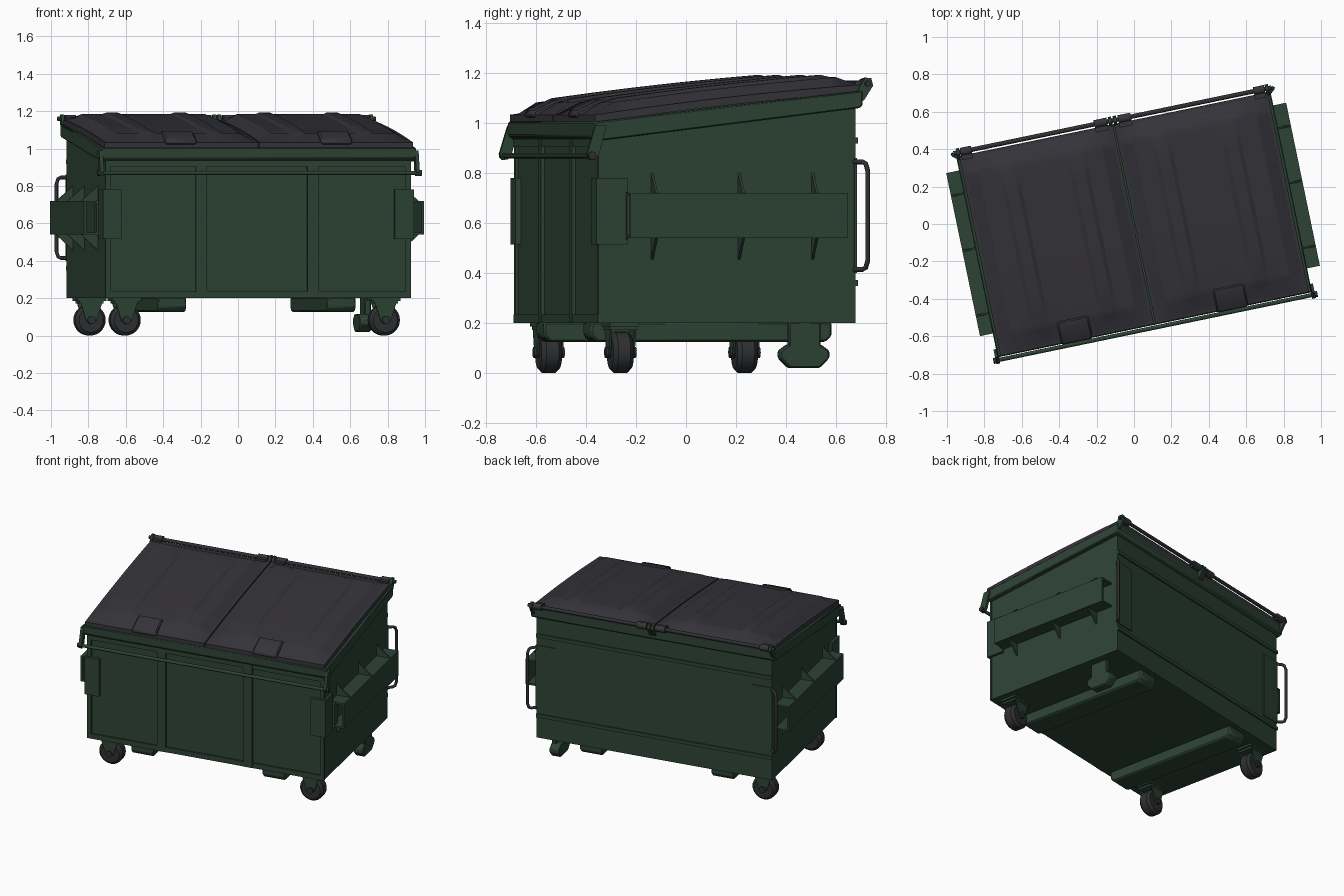
import bpy, bmesh, math
from mathutils import Vector, Matrix

if "Cube" in bpy.data.objects:
    bpy.data.objects.remove(bpy.data.objects["Cube"])

TURN = math.radians(11.7)   # the whole container stands turned on the ground


def material(name, rgb):
    m = bpy.data.materials.new(name)
    m.diffuse_color = (*rgb, 1)
    m.use_nodes = True
    m.node_tree.nodes["Principled BSDF"].inputs["Base Color"].default_value = m.diffuse_color
    return m


GREEN = material("dark green paint", (0.026, 0.056, 0.036))
BLACK = material("charcoal plastic", (0.036, 0.034, 0.042))
METAL = material("dark metal", (0.027, 0.029, 0.032))


def place(name, data, mat):
    ob = bpy.data.objects.new(name, data)
    bpy.context.collection.objects.link(ob)
    data.materials.append(mat)
    ob.rotation_euler.z = TURN
    return ob


def finish(name, bm, mat, bevel=0):
    bmesh.ops.recalc_face_normals(bm, faces=bm.faces)
    me = bpy.data.meshes.new(name)
    bm.to_mesh(me)
    bm.free()
    ob = place(name, me, mat)
    if bevel:
        mod = ob.modifiers.new("bevel", 'BEVEL')
        mod.width, mod.segments = bevel, 1
    return ob


def prism(bm, pts, axis, a, b):
    """Extrude a 2D outline along x ((y,z) points), y ((x,z)) or z ((x,y))."""
    def at(p, t):
        return {'x': (t, p[0], p[1]), 'y': (p[0], t, p[1]), 'z': (p[0], p[1], t)}[axis]
    lo = [bm.verts.new(at(p, a)) for p in pts]
    hi = [bm.verts.new(at(p, b)) for p in pts]
    bm.faces.new(lo)
    bm.faces.new(hi[::-1])
    n = len(pts)
    for i in range(n):
        j = (i + 1) % n
        bm.faces.new((lo[i], lo[j], hi[j], hi[i]))


def box(bm, x0, x1, y0, y1, z0, z1):
    prism(bm, [(x0, y0), (x1, y0), (x1, y1), (x0, y1)], 'z', z0, z1)


def cyl(bm, p, q, r, r2=None, n=16):
    p, q = Vector(p), Vector(q)
    d = q - p
    m = Matrix.Translation((p + q) / 2) @ d.to_track_quat('Z', 'Y').to_matrix().to_4x4()
    bmesh.ops.create_cone(bm, cap_ends=True, segments=n, radius1=r,
                          radius2=r if r2 is None else r2, depth=d.length, matrix=m)


# Bin body with sloping top
bm = bmesh.new()
prism(bm, [(-.52, .2), (.52, .2), (.52, 1.1), (-.52, .98)], 'x', -.83, .83)
finish("bin_body", bm, GREEN)

# Sloping rim around the opening
bm = bmesh.new()
prism(bm, [(-.525, .93), (.53, 1.06), (.545, 1.07), (.545, 1.13), (-.55, 1.005), (-.55, .95)],
      'x', -.858, .858)
finish("top_rim", bm, GREEN, .005)

# Front stiffeners: two posts, corner strips, bottom and top rails
bm = bmesh.new()
for x in (-.31, .3):
    box(bm, x - .03, x + .03, -.534, -.515, .2, .94)
for x in (-.82, .82):
    box(bm, x - .014, x + .014, -.53, -.515, .2, .94)
box(bm, -.83, .83, -.532, -.515, .2, .235)
box(bm, -.83, .83, -.532, -.515, .905, .945)
finish("front_stiffeners", bm, GREEN)

# Back stiffeners
bm = bmesh.new()
for z in (.36, .93):
    box(bm, -.83, .83, .515, .53, z - .012, z + .012)
finish("back_stiffeners", bm, GREEN)

for s, side in ((-1, "left"), (1, "right")):
    # Fork sleeve: open channel on the side wall
    bm = bmesh.new()
    box(bm, s * .915, s * .928, -.42, .47, .54, .72)
    box(bm, s * .825, s * .92, -.42, .47, .54, .552)
    box(bm, s * .825, s * .92, -.42, .47, .708, .72)
    finish(side + "_fork_sleeve", bm, GREEN)

    # Triangular gussets above and below the sleeve
    bm = bmesh.new()
    for y in (-.31, .045, .345):
        for z0, z1 in ((.72, .8), (.54, .455)):
            prism(bm, [(s * .825, z0), (s * .922, z0), (s * .83, z1), (s * .825, z1)],
                  'y', y - .005, y + .005)
    finish(side + "_sleeve_gussets", bm, GREEN)

    # Plate wrapping the front corner
    bm = bmesh.new()
    prism(bm, [(s * .745, -.518), (s * .745, -.542), (s * .848, -.542),
               (s * .848, -.415), (s * .825, -.415), (s * .825, -.518)], 'z', .515, .78)
    finish(side + "_corner_plate", bm, GREEN)

    # Flared guide at the mouth of the sleeve
    bm = bmesh.new()
    prism(bm, [(-.42, .535), (-.36, .56), (-.36, .70), (-.42, .725)],
          'x', s * .845, s * .86)
    finish(side + "_sleeve_guide", bm, GREEN)

    # Arm holding the front bar
    bm = bmesh.new()
    prism(bm, [(-.505, .99), (-.55, .99), (-.585, .875), (-.572, .852), (-.55, .855), (-.535, .875)],
          'x', s * .852, s * .872)
    finish(side + "_bar_arm", bm, GREEN)
    bm = bmesh.new()
    cyl(bm, (s * .87, -.565, .87), (s * .885, -.565, .87), .016)
    finish(side + "_bar_cap", bm, METAL)

    # Bent grab handle standing out diagonally from the rear corner
    cu = bpy.data.curves.new(side + "_grab_handle", 'CURVE')
    cu.dimensions = '3D'
    cu.bevel_depth, cu.bevel_resolution, cu.use_fill_caps = .01, 2, True
    path = [(-.02, .845), (.6, .845), (.85, .838), (1, .81),
            (1, .45), (.85, .422), (.6, .415), (-.02, .415)]
    sp = cu.splines.new('POLY')
    sp.points.add(len(path) - 1)
    for pt, (t, z) in zip(sp.points, path):
        pt.co = (s * (.825 + .05 * t), .517 + .044 * t, z, 1)
    place(side + "_grab_handle", cu, METAL)

    # Mounting plate of the handle
    bm = bmesh.new()
    box(bm, s * .69, s * .832, .515, .526, .4, .86)
    finish(side + "_handle_plate", bm, GREEN)

    # Skid channel under the floor, with chamfered ends
    bm = bmesh.new()
    prism(bm, [(-.5, .205), (-.5, .15), (-.475, .125), (.46, .125), (.485, .15), (.485, .205)],
          'x', s * .385, s * .54)
    finish(side + "_floor_skid", bm, GREEN, .008)

# Front bar
bm = bmesh.new()
cyl(bm, (-.87, -.565, .87), (.87, -.565, .87), .011, n=12)
finish("front_bar", bm, GREEN)


# Lids: raised panel with two ribs, sloping up to the back
def base_z(y):
    return 1.01 + .12 * (y + .54) / 1.08 + .01 * (1 - (y / .54) ** 2)


def ramp(v, a, b):
    return max(0, min(1, (v - a) / (b - a)))


US = [.004, .02, .085, .18, .2, .26, .28, .55, .57, .63, .65, .76, .825, .842]
VS = [-.545, -.53, -.455, -.42, -.25, -.08, .1, .28, .42, .455, .53, .545]
for s, side in ((-1, "left"), (1, "right")):
    bm = bmesh.new()
    grid = []
    for i, u in enumerate(US):
        row = []
        for y in VS:
            du = min(u - US[0], US[-1] - u)
            dv = min(y - VS[0], VS[-1] - y)
            h = .024 + .036 * ramp(min(du, dv), .016, .08)
            if i in (4, 5, 8, 9) and -.43 < y < .43:
                h += .012
            row.append(bm.verts.new((s * u, y, base_z(y) + h)))
        grid.append(row)
    for a, b in zip(grid, grid[1:]):
        for j in range(len(VS) - 1):
            bm.faces.new((a[j], b[j], b[j + 1], a[j + 1]))
    ext = bmesh.ops.extrude_face_region(bm, geom=bm.faces[:], use_keep_orig=True)
    for v in ext['geom']:
        if isinstance(v, bmesh.types.BMVert):
            v.co.z = base_z(v.co.y) - .008
    finish(side + "_lid", bm, BLACK)

    # Moulded lift grip at the front of the lid
    bm = bmesh.new()
    x = s * .425
    prism(bm, [(-.555, 1.02), (-.555, 1.045), (-.54, 1.055), (-.46, 1.092), (-.43, 1.096), (-.43, 1.05)],
          'x', x - .085, x + .085)
    finish(side + "_lid_grip", bm, BLACK, .008)

    # Hinge knuckles and end bracket at the back
    bm = bmesh.new()
    for a, b in ((.03, .1), (.77, .83)):
        cyl(bm, (s * a, .565, 1.158), (s * b, .565, 1.158), .022)
        box(bm, s * a, s * b, .52, .565, 1.14, 1.168)
    finish(side + "_lid_hinges", bm, BLACK)
    bm = bmesh.new()
    for a in (.012, .842):
        prism(bm, [(.52, 1.09), (.55, 1.09), (.588, 1.15), (.58, 1.18), (.555, 1.182), (.53, 1.14)],
              'x', s * (a - .008), s * (a + .01))
    finish(side + "_hinge_brackets", bm, GREEN)

# Hinge rod
bm = bmesh.new()
cyl(bm, (-.868, .565, 1.158), (.868, .565, 1.158), .012, n=12)
finish("hinge_rod", bm, METAL)

# Three casters
for name, x, y in (("front_left", -.705, -.415), ("front_right", .71, -.415), ("back_left", -.73, .39)):
    bm = bmesh.new()
    cyl(bm, (x, y - .025, .083), (x, y + .025, .083), .083, n=28)
    for d in (-1, 1):
        cyl(bm, (x, y + d * .025, .083), (x, y + d * .042, .083), .083, .066, n=28)
        cyl(bm, (x, y + d * .04, .083), (x, y + d * .062, .083), .022, n=12)
    finish(name + "_wheel", bm, METAL)
    bm = bmesh.new()
    for d in (-1, 1):
        prism(bm, [(x - .06, .18), (x + .06, .18), (x + .026, .075), (x, .06), (x - .026, .075)],
              'y', y + d * .045, y + d * .053)
    box(bm, x - .065, x + .065, y - .055, y + .055, .172, .186)
    box(bm, x - .08, x + .08, y - .06, y + .06, .186, .205)
    finish(name + "_caster_fork", bm, GREEN)

# Fixed support leg at the remaining corner
bm = bmesh.new()
lx, ly = .745, .325
box(bm, lx - .0, lx + .035, ly - .065, ly + .065, .09, .205)
prism(bm, [(ly - .1, .06), (ly - .06, .02), (ly + .06, .02), (ly + .1, .06),
           (ly + .1, .09), (ly + .065, .115), (ly - .065, .115), (ly - .1, .09)],
      'x', lx - .03, lx + .035)
finish("support_leg", bm, GREEN, .006)

# Smooth round parts, keep hard edges
bpy.context.view_layer.update()
for ob in bpy.context.scene.objects:
    ob.select_set(ob.type == 'MESH')
bpy.context.view_layer.objects.active = bpy.data.objects["bin_body"]
bpy.ops.object.shade_smooth_by_angle(angle=math.radians(25))
